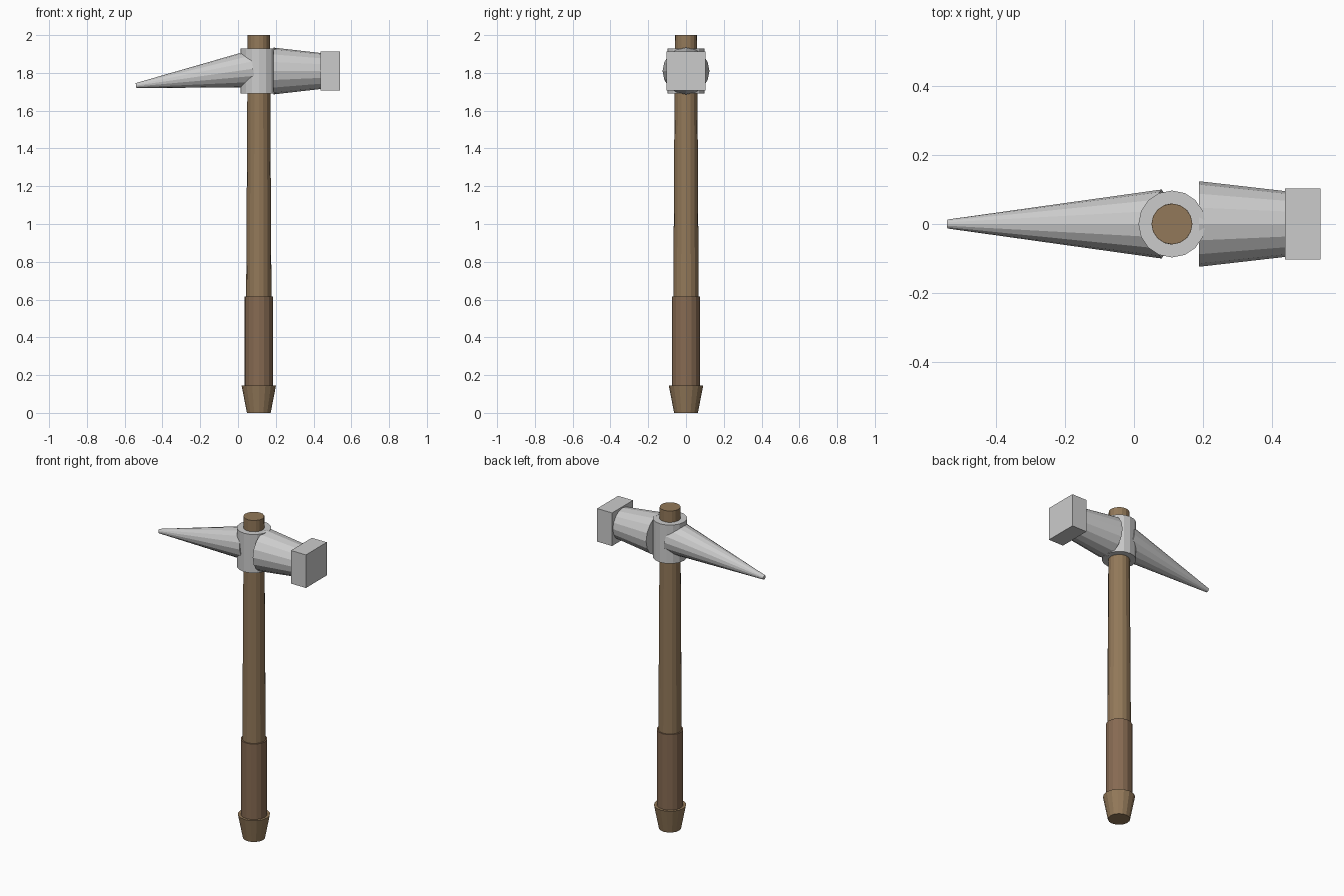
import bpy
from mathutils import Vector

if "Cube" in bpy.data.objects:
    bpy.data.objects.remove(bpy.data.objects["Cube"])

SIDES = 16
AXIS_X = 0.11   # the handle stands a little right of centre
HEAD_Z = 1.81


def material(name, rgb):
    m = bpy.data.materials.new(name)
    m.diffuse_color = (*rgb, 1.0)
    m.use_nodes = True
    m.node_tree.nodes["Principled BSDF"].inputs["Base Color"].default_value = m.diffuse_color
    return m


def tapered(name, start, end, r_start, r_end, mat=None):
    """Flat-shaded, capped cone section running from start to end."""
    a, b = Vector(start), Vector(end)
    d = b - a
    bpy.ops.mesh.primitive_cone_add(vertices=SIDES, radius1=r_start, radius2=r_end,
                                    depth=d.length, location=(a + b) / 2)
    ob = bpy.context.object
    ob.name = name
    ob.rotation_euler = d.to_track_quat('Z', 'Y').to_euler()
    if mat:
        ob.data.materials.append(mat)
    return ob


def upright(name, z0, z1, r0, r1, mat=None):
    return tapered(name, (AXIS_X, 0, z0), (AXIS_X, 0, z1), r0, r1, mat)


wood = material("wood", (0.29, 0.19, 0.10))
leather = material("leather", (0.24, 0.145, 0.085))

# Handle
upright("handle_shaft", 0.10, 2.0, 0.070, 0.059, wood)
upright("handle_grip", 0.12, 0.615, 0.075, 0.075, leather)
upright("pommel", 0.0, 0.145, 0.063, 0.091, wood)

# Head
upright("head_collar", 1.69, 1.93, 0.097, 0.097)
tapered("pick_spike", (0.08, 0, 1.822), (-0.54, 0, 1.733), 0.1, 0.013)
tapered("hammer_neck", (0.188, 0, HEAD_Z), (0.45, 0, HEAD_Z), 0.124, 0.094)

# Square striking face
bpy.ops.mesh.primitive_cube_add(size=1, location=(0.4885, 0, HEAD_Z))
face = bpy.context.object
face.name = "hammer_face"
face.scale = (0.103, 0.206, 0.206)
